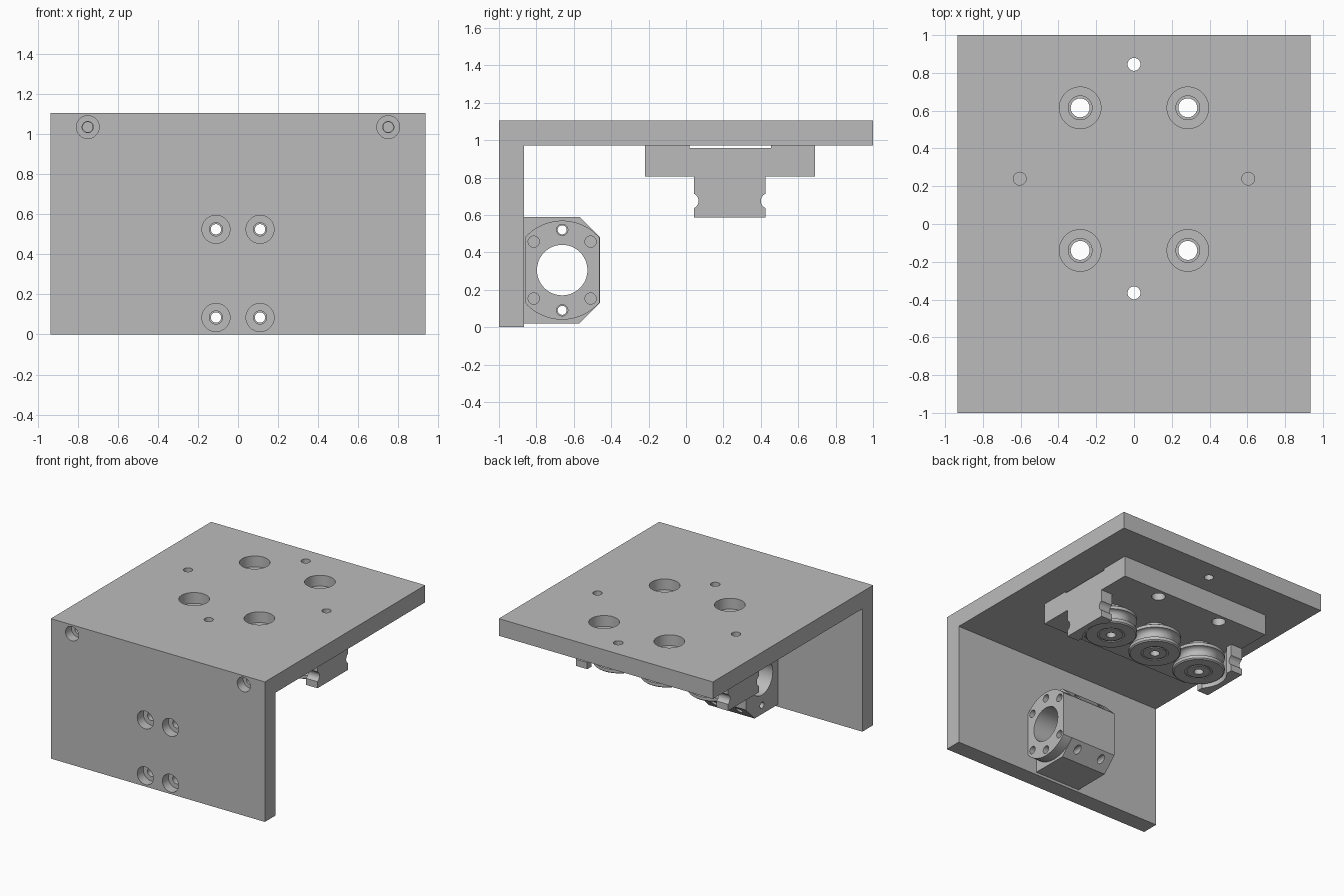
import bpy, bmesh, math
from mathutils import Matrix, Vector

cube = bpy.data.objects.get("Cube")
if cube:
    bpy.data.objects.remove(cube, do_unlink=True)

grey = bpy.data.materials.new("machined_grey")
grey.use_nodes = True
COLOUR = (0.5, 0.5, 0.5, 1)
grey.diffuse_color = COLOUR
grey.node_tree.nodes["Principled BSDF"].inputs["Base Color"].default_value = COLOUR

TURN = {"X": Matrix.Rotation(math.pi / 2, 4, "Y"),
        "Y": Matrix.Rotation(math.pi / 2, 4, "X"),
        "Z": Matrix.Identity(4)}


def finish(name, bm):
    bmesh.ops.recalc_face_normals(bm, faces=bm.faces)
    mesh = bpy.data.meshes.new(name)
    bm.to_mesh(mesh)
    bm.free()
    mesh.materials.append(grey)
    obj = bpy.data.objects.new(name, mesh)
    bpy.context.collection.objects.link(obj)
    return obj


def box(name, x, y, z):
    bm = bmesh.new()
    bmesh.ops.create_cube(bm, size=1)
    for v in bm.verts:
        v.co = [a + (b - a) * (c + 0.5) for (a, b), c in zip((x, y, z), v.co)]
    return finish(name, bm)


def prism_x(name, profile, x0, x1):
    """Extrude a (y, z) profile along x."""
    bm = bmesh.new()
    face = bm.faces.new([bm.verts.new((x0, y, z)) for y, z in profile])
    out = bmesh.ops.extrude_face_region(bm, geom=[face])
    moved = [v for v in out["geom"] if isinstance(v, bmesh.types.BMVert)]
    bmesh.ops.translate(bm, verts=moved, vec=(x1 - x0, 0, 0))
    return finish(name, bm)


def cylinder(name, centre, radius, length, axis):
    bm = bmesh.new()
    bmesh.ops.create_cone(bm, cap_ends=True, segments=48, radius1=radius,
                          radius2=radius, depth=length,
                          matrix=Matrix.Translation(centre) @ TURN[axis])
    return finish(name, bm)


def combine(obj, tool, operation="DIFFERENCE"):
    mod = obj.modifiers.new("cut", "BOOLEAN")
    mod.operation, mod.solver, mod.object = operation, "EXACT", tool
    bpy.context.view_layer.objects.active = obj
    bpy.ops.object.modifier_apply(modifier=mod.name)
    bpy.data.objects.remove(tool, do_unlink=True)


def drill(obj, centre, radius, length, axis):
    combine(obj, cylinder("drill", centre, radius, length, axis))


def lathe(name, profile, centre, steps=64):
    """Revolve a closed (radius, z) profile about the vertical axis."""
    bm = bmesh.new()
    rings = []
    for i in range(steps):
        a = 2 * math.pi * i / steps
        rings.append([bm.verts.new((centre[0] + r * math.cos(a),
                                    centre[1] + r * math.sin(a), z)) for r, z in profile])
    n = len(profile)
    for i in range(steps):
        a, b = rings[i], rings[(i + 1) % steps]
        for j in range(n):
            k = (j + 1) % n
            bm.faces.new((a[j], b[j], b[k], a[k]))
    return finish(name, bm)


SIDES = (-1, 1)
W, TOP, UNDER, BACK = 0.935, 1.105, 0.97, -0.865
MID_Y = 0.235                       # centre line of the carriage

# Top plate with counterbored bolt holes and small pin holes
top_plate = box("top_plate", (-W, W), (BACK, 1), (UNDER, TOP))
for sx in SIDES:
    for y in (MID_Y - 0.375, MID_Y + 0.38):
        drill(top_plate, (sx * 0.285, y, TOP), 0.11, 0.17, "Z")
        drill(top_plate, (sx * 0.285, y, TOP), 0.063, 0.5, "Z")
    drill(top_plate, (sx * 0.605, 0.24, TOP), 0.034, 0.5, "Z")
    drill(top_plate, (sx * 0.75, BACK, 1.035), 0.025, 0.3, "Y")
for y in (-0.365, 0.845):
    drill(top_plate, (0, y, TOP), 0.034, 0.5, "Z")

# Front plate with counterbored screw holes
front_plate = box("front_plate", (-W, W), (-1, BACK), (0, TOP))
for sx in SIDES:
    for x, z, r in ((0.11, 0.525, 0.07), (0.11, 0.085, 0.07), (0.75, 1.035, 0.057)):
        drill(front_plate, (sx * x, -1, z), r, 0.15, "Y")
        drill(front_plate, (sx * x, -1, z), 0.033 if x < 0.5 else 0.028, 0.5, "Y")

# Carriage slab with a shallow relief along its top
slab = box("carriage_slab", (-0.665, 0.665), (-0.22, 0.69), (0.805, UNDER))
combine(slab, box("relief", (-1, 1), (0.02, 0.455), (0.957, 1)))
for sx in SIDES:
    for y in (MID_Y - 0.375, MID_Y + 0.38):
        drill(slab, (sx * 0.285, y, 0.9), 0.05, 0.5, "Z")

# Grooved end blocks, hollowed around the outer rollers
for sx, side in zip(SIDES, ("right", "left")):
    block = box("end_block_" + side, sorted((sx * 0.565, sx * 0.665)),
                (0.042, 0.425), (0.585, 0.805))
    for y in (0.025, 0.442):
        drill(block, (sx * 0.6, y, 0.675), 0.042, 0.5, "X")
    drill(block, (sx * 0.415, MID_Y, 0.7), 0.205, 0.5, "Z")

# Three grooved rollers on hollow axles
groove = [(0.19 - 0.04 * math.sin(a), 0.675 - 0.04 * math.cos(a))
          for a in [math.pi * i / 10 for i in range(11)]]
roller = [(0.035, 0.603), (0.085, 0.603), (0.085, 0.609), (0.1, 0.609), (0.1, 0.603),
          (0.18, 0.603), (0.19, 0.611)] + groove + [
          (0.19, 0.739), (0.18, 0.747), (0.1, 0.747), (0.1, 0.805), (0.035, 0.805)]
for i in (-1, 0, 1):
    lathe("roller_%d" % (i + 2), roller, (i * 0.415, MID_Y))

# Nut housing with two chamfered corners
NUT_Y, NUT_Z = -0.662, 0.305
housing = prism_x("nut_housing", [(BACK, 0.02), (-0.57, 0.02), (-0.46, 0.13),
                                  (-0.46, 0.48), (-0.57, 0.59), (BACK, 0.59)], -0.2, 0.2)
drill(housing, (0, NUT_Y, NUT_Z), 0.135, 1, "X")
for sx in SIDES:
    for z in (0.525, 0.085):
        drill(housing, (sx * 0.11, -0.65, z), 0.026, 0.6, "Y")

# Round nut flange with flats on both sides
flange = cylinder("nut_flange", (0.24, NUT_Y, NUT_Z), 0.265, 0.08, "X")
combine(flange, box("flats", (0, 1), (-0.861, -0.463), (0, 1)), "INTERSECT")
drill(flange, (0.24, NUT_Y, NUT_Z), 0.135, 1, "X")
for deg in (45, 90, 135, 225, 270, 315):
    a = math.radians(deg)
    spot = Vector((0.24, NUT_Y + 0.215 * math.cos(a), NUT_Z + 0.215 * math.sin(a)))
    drill(flange, spot, 0.03, 0.4, "X")
    if deg % 180 == 90:
        drill(housing, spot, 0.024, 1.2, "X")

# Smooth the turned surfaces and keep the edges crisp
for obj in bpy.context.collection.objects:
    if obj.type == "MESH" and obj.data.materials and obj.data.materials[0] == grey:
        bpy.ops.object.select_all(action="DESELECT")
        obj.select_set(True)
        bpy.context.view_layer.objects.active = obj
        bpy.ops.object.shade_smooth_by_angle(angle=math.radians(30))
